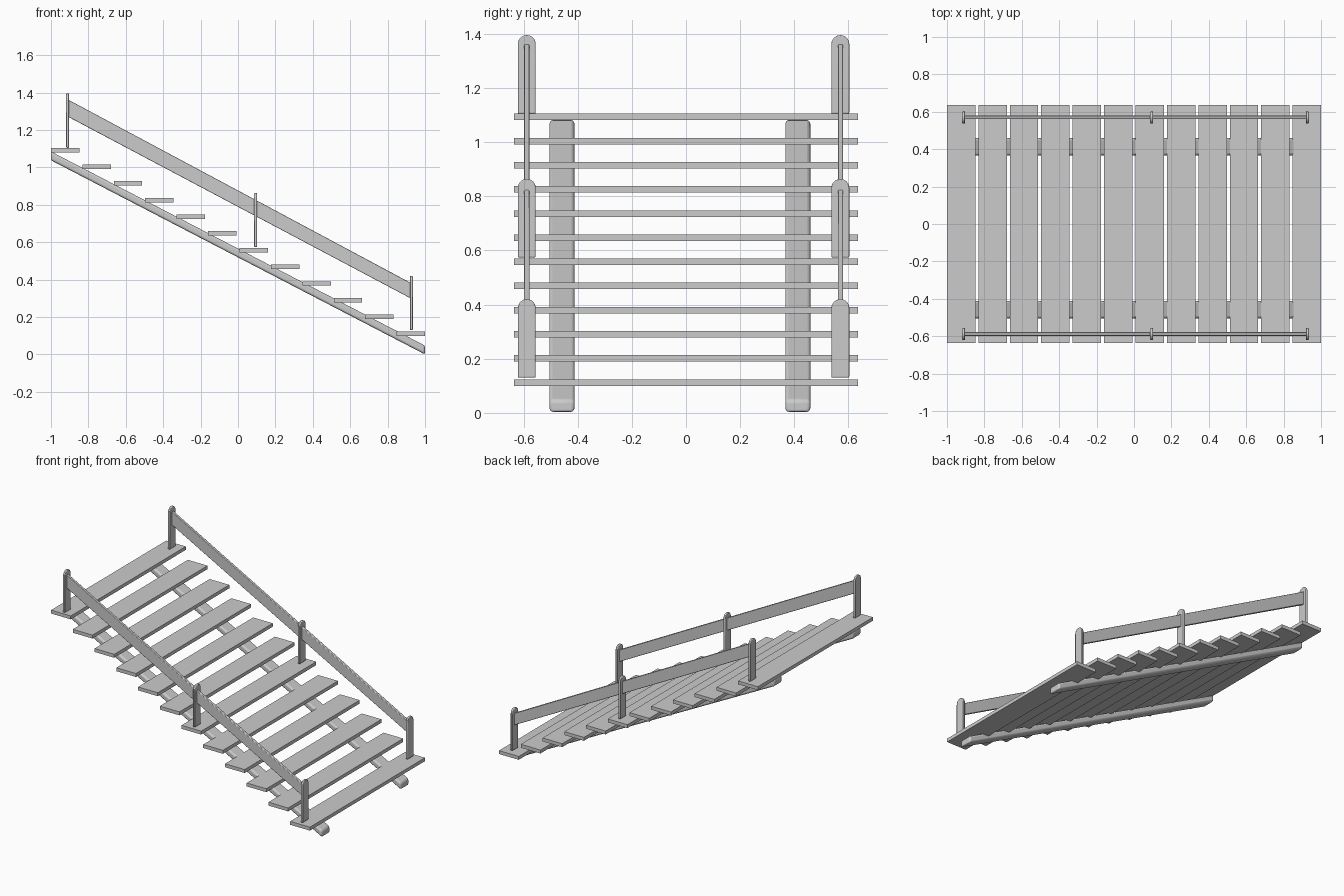
import bpy, bmesh, math

if "Cube" in bpy.data.objects:
    bpy.data.objects.remove(bpy.data.objects["Cube"])


def prism(name, profile, axis, centre, depth, bevel=0.0, segments=2):
    """Extrude a 2D profile symmetrically along x (profile = y,z) or y (profile = x,z)."""
    def point(a, b, d):
        return (d, a, b) if axis == "x" else (a, d, b)
    bm = bmesh.new()
    low = [bm.verts.new(point(a, b, centre - depth / 2)) for a, b in profile]
    high = [bm.verts.new(point(a, b, centre + depth / 2)) for a, b in profile]
    bm.faces.new(low)
    bm.faces.new(high[::-1])
    n = len(profile)
    for i in range(n):
        j = (i + 1) % n
        bm.faces.new((low[j], low[i], high[i], high[j]))
    bmesh.ops.recalc_face_normals(bm, faces=bm.faces)
    mesh = bpy.data.meshes.new(name)
    bm.to_mesh(mesh)
    bm.free()
    obj = bpy.data.objects.new(name, mesh)
    bpy.context.collection.objects.link(obj)
    if bevel:
        mod = obj.modifiers.new("soft_edges", "BEVEL")
        mod.width = bevel
        mod.segments = segments
        mod.limit_method = "ANGLE"
        mod.angle_limit = math.radians(40)
    bpy.ops.object.select_all(action="DESELECT")
    obj.select_set(True)
    bpy.context.view_layer.objects.active = obj
    bpy.ops.object.shade_smooth_by_angle(angle=math.radians(30))
    return obj


# Treads: twelve planks descending towards +x
COUNT, WIDTH, THICK = 12, 0.152, 0.024
for i in range(COUNT):
    x = -1 + i * (2 - WIDTH) / (COUNT - 1)
    z = 1.081 - i * 0.0892
    prism(f"tread_{i + 1}", [(x, z), (x + WIDTH, z), (x + WIDTH, z + THICK), (x, z + THICK)],
          "y", 0, 1.27)

# Stringers: two sloping beams under the treads
for side, y in (("front", -0.458), ("back", 0.413)):
    prism(f"{side}_stringer", [(-1, 1.038), (1, 0.0), (1, 0.047), (-1, 1.085)],
          "y", y, 0.093, 0.012, 3)

# Posts with rounded tops, and the sloping rail running through them
POST_W, POST_H = 0.066, 0.29
for side, y in (("front", -0.588), ("back", 0.57)):
    for level, x, z in (("upper", -0.911, 1.105), ("middle", 0.094, 0.574), ("lower", 0.927, 0.13)):
        r = POST_W / 2
        arch = [(y + r * math.cos(math.pi * k / 12), z + POST_H - r + r * math.sin(math.pi * k / 12))
                for k in range(13)]
        prism(f"{side}_{level}_post", [(y - r, z), (y + r, z)] + arch, "x", x, 0.015, 0.004)
    prism(f"{side}_rail", [(-0.911, 1.272), (0.925, 0.299), (0.925, 0.382), (-0.911, 1.364)],
          "y", y, 0.019, 0.003)
